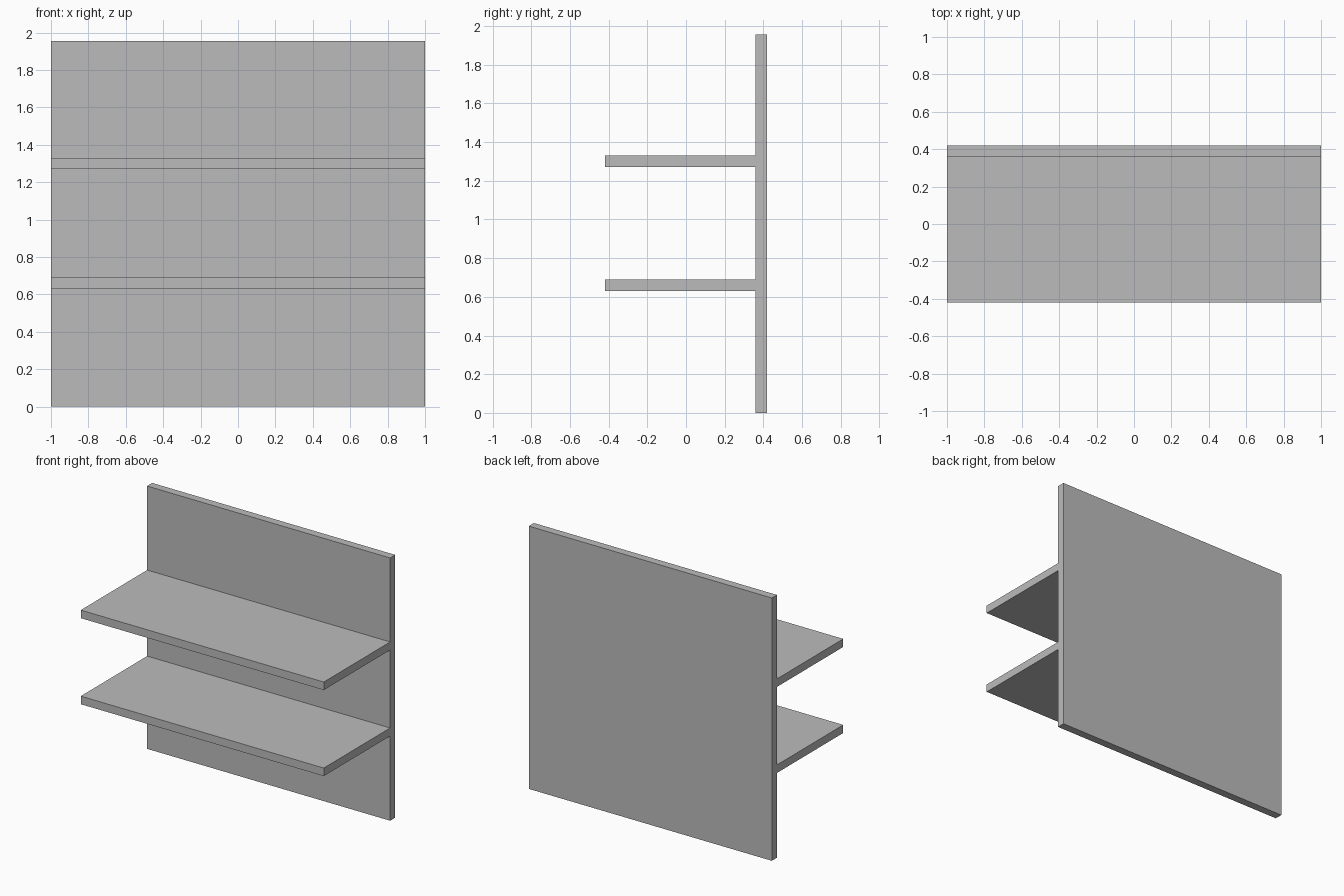
import bpy
import bmesh

cube = bpy.data.objects.get("Cube")
if cube:
    bpy.data.objects.remove(cube, do_unlink=True)

# Plain grey for the whole unit
grey = bpy.data.materials.new("plain_grey")
colour = (0.5, 0.5, 0.5, 1.0)
grey.use_nodes = True
grey.diffuse_color = colour
grey.node_tree.nodes["Principled BSDF"].inputs["Base Color"].default_value = colour

WIDTH, HEIGHT, THICK = 2.0, 1.955, 0.06
FRONT, BACK = -0.42, 0.42
PANEL = BACK - THICK
SHELF_HEIGHTS = (0.63, 1.27)

# Side profile: back panel with shelves stepping out of its front
profile = [(BACK, 0), (BACK, HEIGHT), (PANEL, HEIGHT)]
for z in reversed(SHELF_HEIGHTS):
    profile += [(PANEL, z + THICK), (FRONT, z + THICK), (FRONT, z), (PANEL, z)]
profile.append((PANEL, 0))

# Extrude the profile across the full width
bm = bmesh.new()
side = bm.faces.new([bm.verts.new((-WIDTH / 2, y, z)) for y, z in profile])
extruded = bmesh.ops.extrude_face_region(bm, geom=[side], use_keep_orig=True)
moved = [v for v in extruded["geom"] if isinstance(v, bmesh.types.BMVert)]
bmesh.ops.translate(bm, verts=moved, vec=(WIDTH, 0, 0))
bmesh.ops.recalc_face_normals(bm, faces=bm.faces)

mesh = bpy.data.meshes.new("shelf_unit")
bm.to_mesh(mesh)
bm.free()
mesh.materials.append(grey)
shelf_unit = bpy.data.objects.new("shelf_unit", mesh)
bpy.context.collection.objects.link(shelf_unit)
